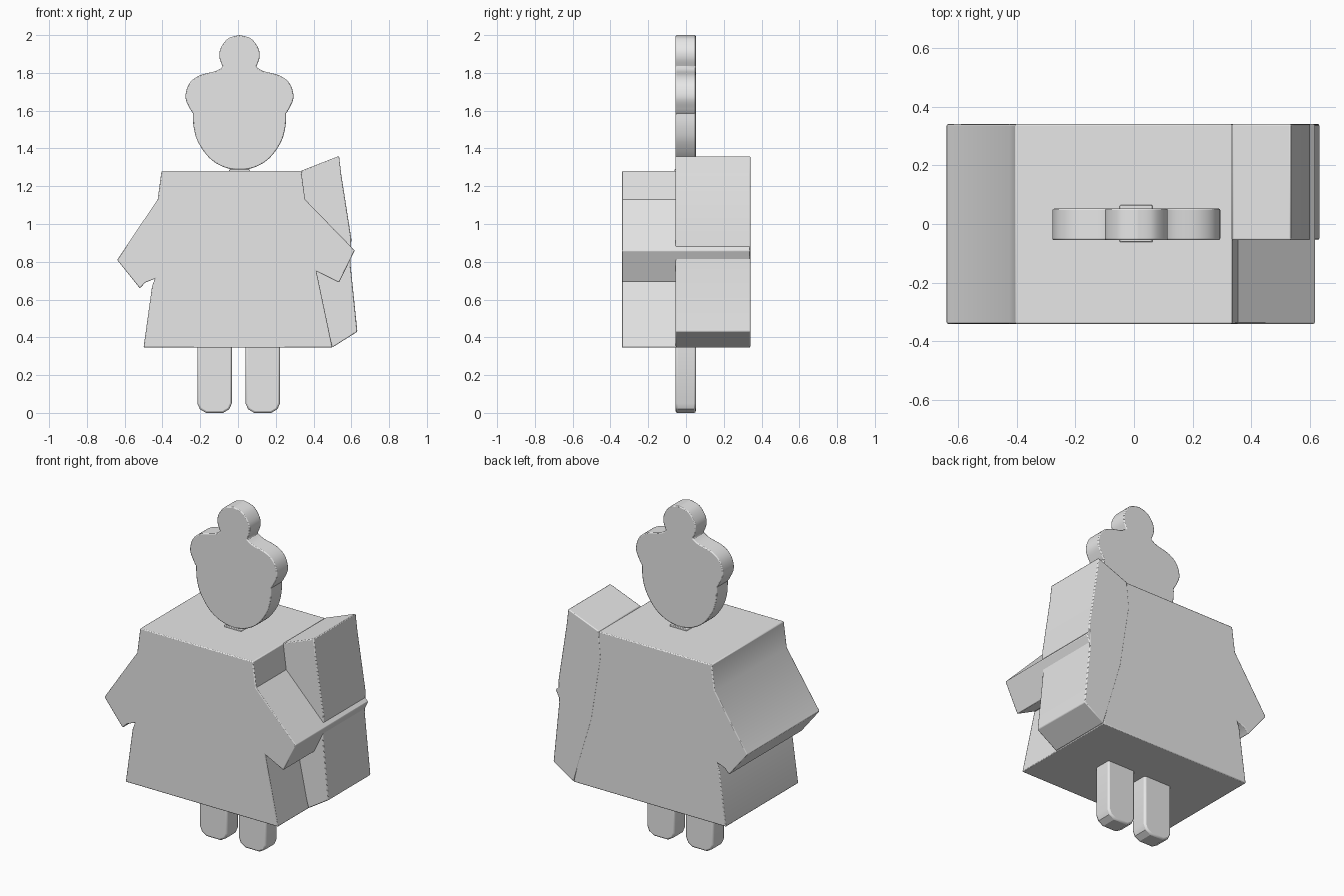
import bpy
import bmesh
from math import radians
from mathutils import Vector

cube = bpy.data.objects.get("Cube")
if cube:
    bpy.data.objects.remove(cube, do_unlink=True)

grey = bpy.data.materials.new("plain_grey")
grey.use_nodes = True
colour = (0.8, 0.8, 0.8, 1)
grey.diffuse_color = colour
for node in grey.node_tree.nodes:
    if node.type == "BSDF_PRINCIPLED":
        node.inputs["Base Color"].default_value = colour


def slab(name, outline, front, back, edge=0.005):
    """Extrude an (x, z) outline from front to back and soften its rims."""
    bm = bmesh.new()
    face = bm.faces.new([bm.verts.new((x, front, z)) for x, z in outline])
    extruded = bmesh.ops.extrude_face_region(bm, geom=[face])["geom"]
    verts = [g for g in extruded if isinstance(g, bmesh.types.BMVert)]
    bmesh.ops.translate(bm, verts=verts, vec=(0, back - front, 0))
    bmesh.ops.recalc_face_normals(bm, faces=bm.faces)
    mesh = bpy.data.meshes.new(name)
    bm.to_mesh(mesh)
    bm.free()
    obj = bpy.data.objects.new(name, mesh)
    bpy.context.collection.objects.link(obj)
    mesh.materials.append(grey)
    bpy.ops.object.select_all(action="DESELECT")
    obj.select_set(True)
    bpy.context.view_layer.objects.active = obj
    bpy.ops.object.shade_smooth_by_angle(angle=radians(30))
    bevel = obj.modifiers.new("soft_rim", "BEVEL")
    bevel.width = edge
    bevel.segments = 2
    bevel.limit_method = "ANGLE"
    bevel.angle_limit = radians(50)
    return obj


def smooth_path(points, steps=5):
    """Catmull-Rom curve through the points."""
    pts = [Vector(p) for p in points]
    pts = [pts[0]] + pts + [pts[-1]]
    path = []
    for a, b, c, d in zip(pts, pts[1:], pts[2:], pts[3:]):
        for i in range(steps):
            t = i / steps
            path.append(0.5 * (2 * b + (c - a) * t
                               + (2 * a - 5 * b + 4 * c - d) * t * t
                               + (3 * b - a - 3 * c + d) * t ** 3))
    return path + [pts[-1]]


# Coat with two short sleeves
coat = [(-0.405, 1.28), (-0.425, 1.13), (-0.64, 0.81), (-0.52, 0.66),
        (-0.49, 0.69), (-0.44, 0.71), (-0.455, 0.67), (-0.5, 0.345),
        (0.5, 0.345), (0.415, 0.75), (0.535, 0.69), (0.618, 0.86),
        (0.355, 1.13), (0.335, 1.28)]
slab("coat", coat, -0.34, 0.34)

# Drape behind the left sleeve
drape = [(0.335, 1.282), (0.535, 1.36), (0.547, 1.26), (0.6, 0.92),
         (0.595, 0.79), (0.632, 0.43), (0.5, 0.347), (0.38, 0.75),
         (0.32, 1.13)]
slab("drape", drape, -0.055, 0.341)

# Flat head with a cap and bun: one side, then its mirror image
bun = [(0, 2), (0.06, 1.982), (0.1, 1.93), (0.106, 1.88), (0.088, 1.832)]
face = [(0.088, 1.832), (0.125, 1.81), (0.215, 1.785), (0.268, 1.74),
        (0.286, 1.67), (0.262, 1.61), (0.246, 1.585)]
chin = [(0.246, 1.585), (0.243, 1.515), (0.22, 1.435), (0.16, 1.35),
        (0.085, 1.302), (0, 1.283)]
half = smooth_path(bun) + smooth_path(face)[1:] + smooth_path(chin)[1:]
middle = 0.008
head = [(middle + x, z) for x, z in half]
head += [(middle - x, z) for x, z in reversed(half[1:-1])]
slab("head", head, -0.055, 0.052, 0.008)

# Neck peg
slab("neck", [(-0.06, 1.25), (0.075, 1.25), (0.06, 1.29), (-0.045, 1.29)],
     -0.062, 0.064, 0.003)

# Legs with clipped toes
half_leg = [(0.091, 0.4), (0.091, 0.05), (0.078, 0.02), (0.045, 0)]
for name, x in (("right_leg", -0.124), ("left_leg", 0.131)):
    leg = [(x + w, z) for w, z in half_leg]
    leg += [(x - w, z) for w, z in reversed(half_leg)]
    slab(name, leg, -0.055, 0.052, 0.01)
